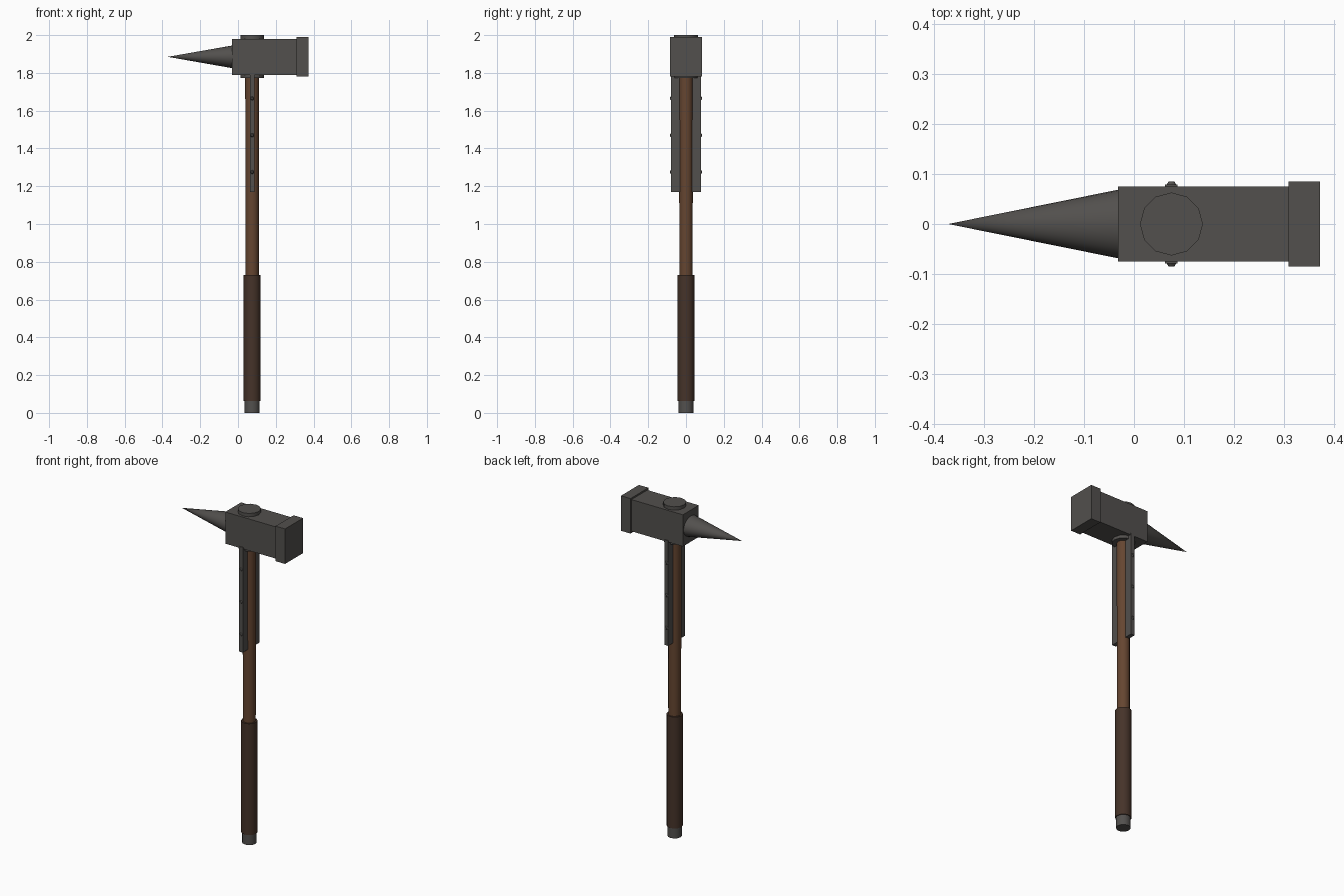
import bpy
from math import pi

if "Cube" in bpy.data.objects:
    bpy.data.objects.remove(bpy.data.objects["Cube"])

CX, HZ = 0.075, 1.885   # shaft axis x, head centre z


def material(name, rgb):
    m = bpy.data.materials.new(name)
    m.diffuse_color = (*rgb, 1)
    m.use_nodes = True
    m.node_tree.nodes["Principled BSDF"].inputs["Base Color"].default_value = m.diffuse_color
    return m


IRON = material("iron", (0.085, 0.08, 0.075))
WOOD = material("wood", (0.13, 0.06, 0.03))
LEATHER = material("leather", (0.06, 0.033, 0.022))


def finish(name, mat, smooth=False):
    ob = bpy.context.object
    ob.name = name
    ob.data.materials.append(mat)
    if smooth:
        bpy.ops.object.shade_smooth_by_angle(angle=pi / 4)
    return ob


def box(name, x, y, z, mat=IRON):
    bpy.ops.mesh.primitive_cube_add(
        size=1, location=[sum(r) / 2 for r in (x, y, z)])
    bpy.context.object.scale = [r[1] - r[0] for r in (x, y, z)]
    bpy.ops.object.transform_apply(location=False, rotation=False, scale=True)
    return finish(name, mat)


def rod(name, r0, r1, z0, z1, mat, smooth=True):
    bpy.ops.mesh.primitive_cone_add(
        vertices=12, radius1=r0, radius2=r1, depth=z1 - z0,
        location=(CX, 0, (z0 + z1) / 2))
    return finish(name, mat, smooth)


# Shaft, grip and pommel
rod("shaft", 0.034, 0.037, 0.03, 1.90, WOOD)
rod("grip", 0.045, 0.045, 0.062, 0.73, LEATHER)
rod("pommel", 0.04, 0.04, 0, 0.066, IRON)

# Head block and striking face
box("head_block", (-0.032, 0.31), (-0.075, 0.075), (HZ - 0.095, HZ + 0.095))
box("striking_face", (0.309, 0.372), (-0.085, 0.085), (HZ - 0.105, HZ + 0.105))

# Collars where the shaft passes through the head
rod("top_collar", 0.063, 0.063, 1.97, 2.0, IRON)
rod("bottom_collar", 0.063, 0.063, 1.772, 1.80, IRON)

# Back spike, slightly wider than tall
bpy.ops.mesh.primitive_cone_add(
    vertices=24, radius1=1, radius2=0, depth=0.342,
    location=(-0.201, 0, HZ), rotation=(0, -pi / 2, 0))
bpy.context.object.scale = (0.060, 0.069, 1)
finish("spike", IRON, True)

# Side straps with rivets
for s, side in ((-1, "front"), (1, "back")):
    box(side + "_strap", (CX - 0.0125, CX + 0.0125),
        sorted((s * 0.032, s * 0.079)), (1.17, 1.80))
    for i in range(3):
        bpy.ops.mesh.primitive_cone_add(
            vertices=10, radius1=0.0115, radius2=0.006, depth=0.008,
            location=(CX, s * 0.081, 1.275 + 0.195 * i),
            rotation=(-s * pi / 2, 0, 0))
        finish(f"{side}_rivet_{i + 1}", IRON)
